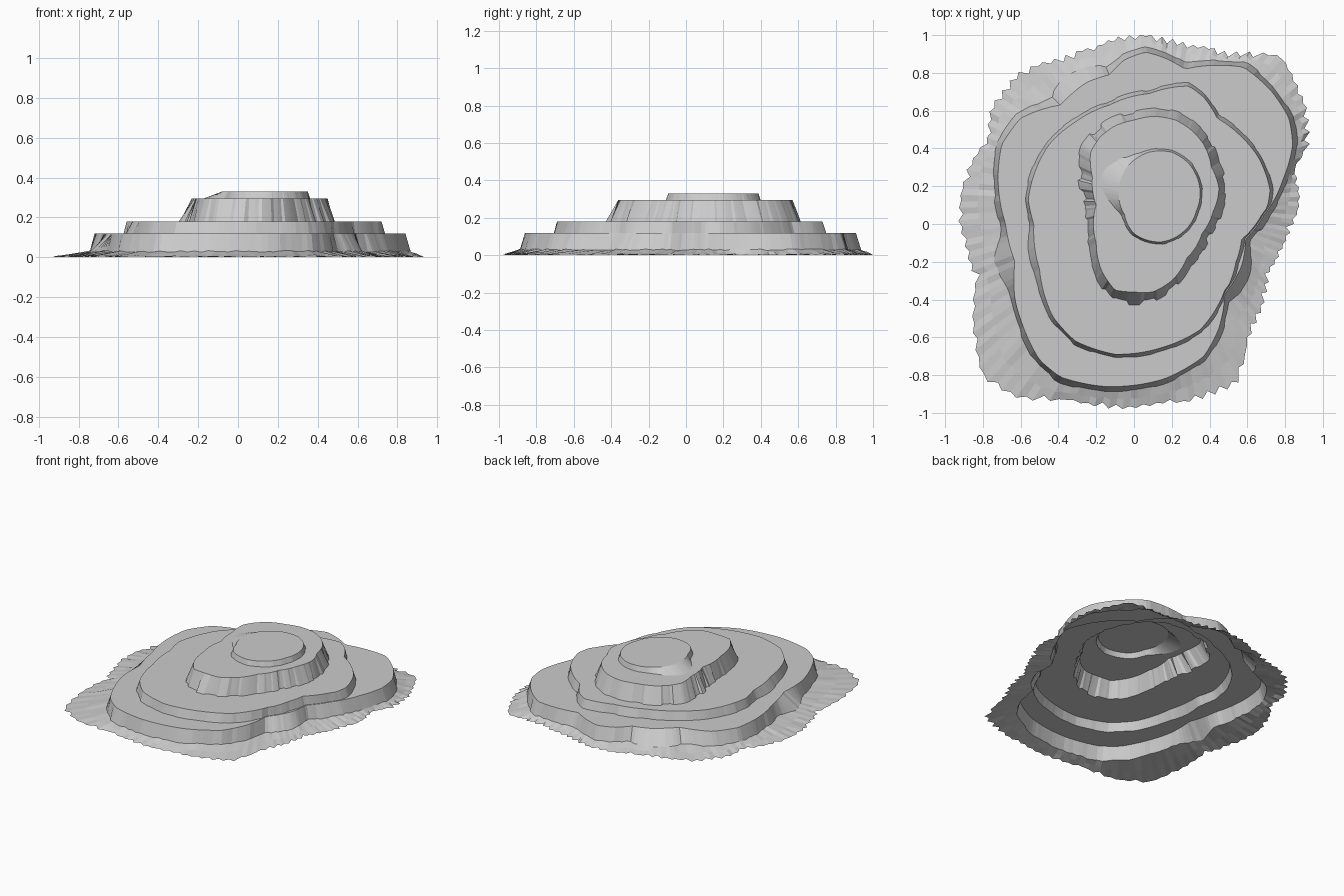
import bpy, math, random
from math import sin, cos, atan2, pi, tau

if "Cube" in bpy.data.objects:
    bpy.data.objects.remove(bpy.data.objects["Cube"])

random.seed(4)
N = 192
CX, CY = 0.12, 0.12          # all contours are measured around this point


def radii(*pts):
    """Resample a closed contour to N radii around the centre."""
    pol = sorted((atan2(y - CY, x - CX) % tau, math.hypot(x - CX, y - CY)) for x, y in pts)
    pol = [(pol[-1][0] - tau, pol[-1][1])] + pol + [(pol[0][0] + tau, pol[0][1])]
    out = []
    for i in range(N):
        a = tau * i / N
        for (a0, r0), (a1, r1) in zip(pol, pol[1:]):
            if a0 <= a <= a1:
                out.append(r0 + (r1 - r0) * (a - a0) / max(a1 - a0, 1e-6))
                break
    return out


def widen(base, width, ramps=(), limit=None, rough=0.006):
    """Cliff foot: contour pushed outward, further where a ramp (deg, spread, size) lies."""
    out, n = [], 0.0
    for i, r in enumerate(base):
        if i % 4 == 0:
            n = random.uniform(-rough, rough)
        d = width + n
        for deg, spread, size in ramps:
            da = (360 * i / N - deg + 180) % 360 - 180
            d += size * math.exp(-(da / spread) ** 2)
        r2 = r + max(d, 0.004)
        out.append(min(r2, limit[i] - 0.006) if limit else r2)
    return out


def ring(rs, z, noise=0.0):
    return [(CX + r * cos(tau * i / N), CY + r * sin(tau * i / N),
             max(0.0, z + random.uniform(-noise, noise))) for i, r in enumerate(rs)]


def sheet(name, rings, capped=False):
    """Open surface through rings ordered from inside to outside."""
    verts = [v for r in rings for v in r]
    faces = []
    for k in range(len(rings) - 1):
        for i in range(N):
            j = (i + 1) % N
            faces.append((k * N + i, (k + 1) * N + i, (k + 1) * N + j, k * N + j))
    if capped:
        verts.append((CX, CY, rings[0][0][2]))
        faces += [(len(verts) - 1, i, (i + 1) % N) for i in range(N)]
    me = bpy.data.meshes.new(name)
    me.from_pydata(verts, [], faces)
    me.update()
    ob = bpy.data.objects.new(name, me)
    bpy.context.collection.objects.link(ob)
    return ob


# Contours of the terrace rims, from the summit down
summit = radii((-.08, .16), (-.05, .05), (0, -.05), (.07, -.085), (.14, -.095), (.25, -.05),
               (.33, .07), (.345, .21), (.29, .32), (.2, .38), (.08, .38), (-.03, .31))
upper = radii((.1, .57), (.22, .55), (.3, .5), (.37, .42), (.41, .3), (.45, .19), (.42, .07),
              (.36, -.05), (.28, -.18), (.2, -.3), (.1, -.36), (0, -.36), (-.1, -.35),
              (-.17, -.25), (-.2, -.1), (-.2, .1), (-.22, .25), (-.23, .38), (-.18, .46),
              (-.1, .52), (0, .55))
middle = radii((.29, .73), (.37, .67), (.44, .56), (.56, .47), (.66, .35), (.72, .18), (.7, .07),
               (.57, -.08), (.54, -.2), (.46, -.4), (.35, -.56), (.16, -.65), (-.1, -.69),
               (-.31, -.62), (-.43, -.49), (-.5, -.24), (-.53, 0), (-.56, .13), (-.53, .26),
               (-.45, .42), (-.31, .54), (-.13, .63), (.08, .69))
lower = radii((.06, .91), (.16, .88), (.27, .82), (.43, .84), (.58, .83), (.73, .7), (.82, .56),
              (.84, .42), (.79, .24), (.69, .05), (.59, -.08), (.57, -.22), (.48, -.37),
              (.45, -.55), (.37, -.7), (.16, -.82), (-.16, -.86), (-.39, -.81), (-.5, -.72),
              (-.58, -.56), (-.63, -.4), (-.63, -.2), (-.68, 0), (-.72, .24), (-.7, .42),
              (-.6, .56), (-.39, .63), (-.25, .75), (-.13, .79), (-.05, .87))
edge = radii((.1, 1), (.3, .95), (.5, .91), (.78, .89), (.86, .75), (.92, .6), (.93, .42),
             (.85, .3), (.88, .12), (.8, -.1), (.72, -.25), (.66, -.5), (.6, -.62), (.55, -.85),
             (.35, -.93), (.15, -.95), (-.1, -.98), (-.35, -.93), (-.6, -.93), (-.8, -.82),
             (-.85, -.6), (-.84, -.3), (-.9, -.1), (-.93, .02), (-.89, .28), (-.78, .45),
             (-.76, .62), (-.62, .8), (-.4, .88), (-.2, .94), (-.1, .99))

# Keep rims nested, then ragged outer edge
middle = [min(m, l - 0.012) for m, l in zip(middle, lower)]
for i in range(0, N, 2):
    edge[i] -= random.uniform(0.005, 0.035)

# Cliff feet
summit_foot = widen(summit, .012, [(155, 28, .09)], upper, .002)
upper_foot = widen(upper, .04, [(160, 18, .03), (255, 12, .02)], middle, .012)
middle_foot = widen(middle, .018, [(205, 10, .02)], lower, .004)
lower_foot = widen(lower, .026, [(202, 7, .08), (125, 14, .06), (318, 14, .04)], edge, .008)

# Shared rings
S, SF = ring(summit, .33), ring(summit_foot, .295)
U, UF = ring(upper, .295), ring(upper_foot, .18)
M, MF = ring(middle, .18), ring(middle_foot, .12)
L, LF = ring(lower, .12), ring(lower_foot, .03, .005)
halfway = [(a + b) / 2 for a, b in zip(lower_foot, edge)]
E = ring(edge, 0.003, .003)

# Stacked terraces: each has a flat top and its cliff, open underneath
sheet("summit_plateau", [S, SF], capped=True)
sheet("upper_terrace", [SF, U, UF])
sheet("middle_terrace", [UF, M, MF])
sheet("lower_terrace", [MF, L, LF])
sheet("ragged_base_skirt", [LF, ring(halfway, .015, .004), E])
